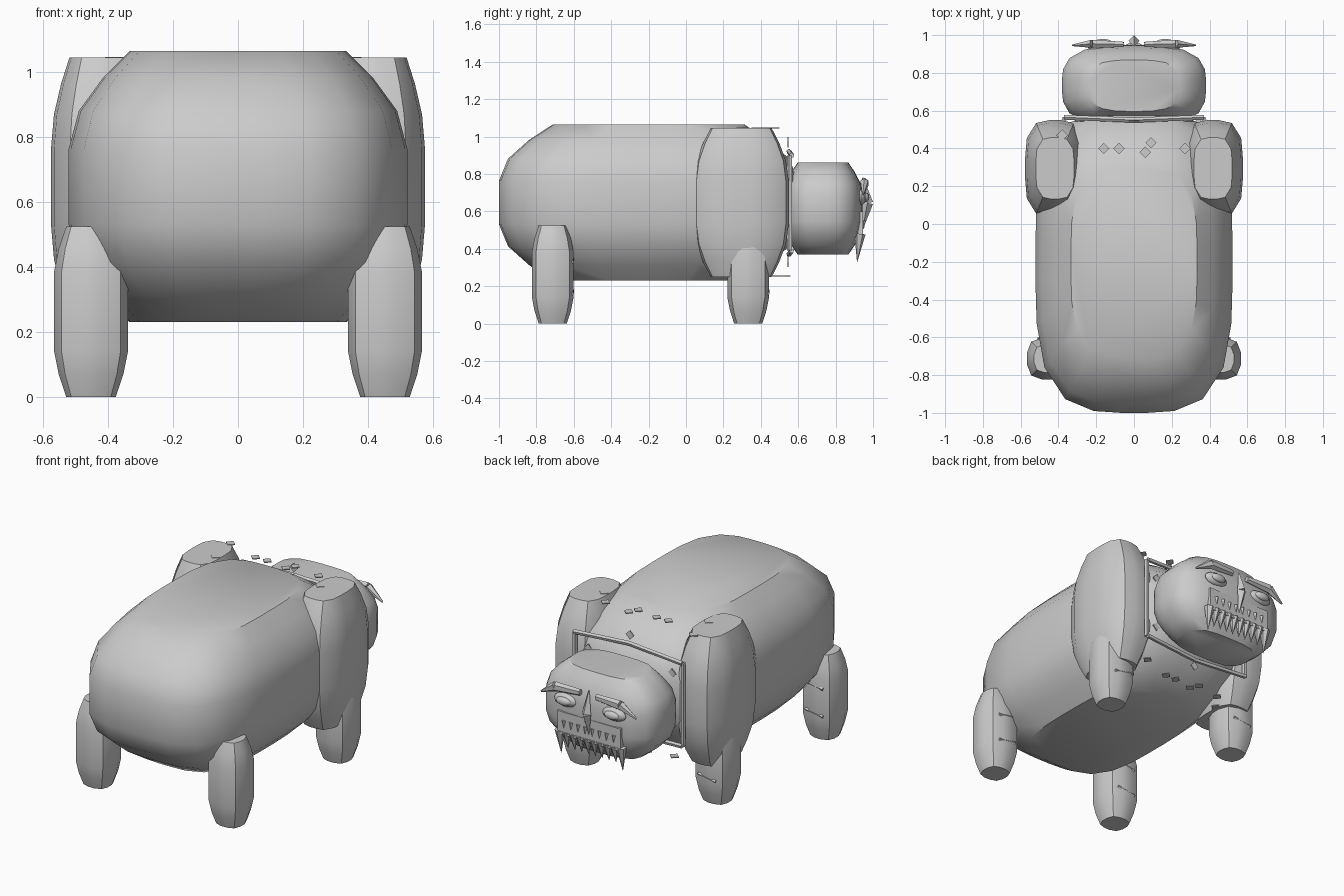
import bpy, bmesh, math
from mathutils import Vector, Matrix

if "Cube" in bpy.data.objects:
    bpy.data.objects.remove(bpy.data.objects["Cube"])


def finish(bm, name, smooth=True):
    bmesh.ops.recalc_face_normals(bm, faces=bm.faces)
    me = bpy.data.meshes.new(name)
    bm.to_mesh(me)
    bm.free()
    ob = bpy.data.objects.new(name, me)
    bpy.context.collection.objects.link(ob)
    if smooth:
        bpy.context.view_layer.objects.active = ob
        ob.select_set(True)
        bpy.ops.object.shade_smooth_by_angle(angle=math.radians(40))
        ob.select_set(False)
    return ob


ROUND = [(0.64, 1.0), (0.80, 0.80), (0.94, 0.56), (1.0, 0.28)]
STUB = [(0.67, 1.0), (0.87, 0.74), (1.0, 0.46)]


def pillow(name, lo, hi, profile=ROUND, sides=24, power=3.5):
    """Squarish ellipsoid made of stacked rings with flat ends."""
    lo, hi = Vector(lo), Vector(hi)
    mid, half = (lo + hi) / 2, (hi - lo) / 2
    bm = bmesh.new()
    rings = []
    for r, z in profile + [(r, -z) for r, z in reversed(profile)]:
        ring = []
        for k in range(sides):
            a = 2 * math.pi * (k + 0.5) / sides
            c, s = math.cos(a), math.sin(a)
            n = (abs(c) ** power + abs(s) ** power) ** (-1 / power)
            ring.append(bm.verts.new((mid.x + half.x * r * n * c,
                                      mid.y + half.y * r * n * s, mid.z + half.z * z)))
        rings.append(ring)
    for p, q in zip(rings, rings[1:]):
        for k in range(sides):
            j = (k + 1) % sides
            bm.faces.new((p[k], p[j], q[j], q[k]))
    bm.faces.new(rings[0])
    bm.faces.new(rings[-1])
    return finish(bm, name)


def rod(name, a, b, r1, r2, sides=6, flat=1.0):
    """Tapered rod from a to b, squashed along y by flat."""
    a, b = Vector(a), Vector(b)
    d = b - a
    bm = bmesh.new()
    bmesh.ops.create_cone(bm, cap_ends=True, segments=sides, radius1=r1,
                          radius2=r2, depth=d.length)
    rot = d.to_track_quat('Z', 'Y').to_matrix().to_4x4()
    bm.transform(Matrix.Translation((a + b) / 2) @ Matrix.Diagonal((1, flat, 1, 1)) @ rot)
    return finish(bm, name)


def diamond(name, loc, size=0.03, vertical=False):
    """Thin diamond hovering on the fur."""
    bm = bmesh.new()
    bmesh.ops.create_cone(bm, cap_ends=True, segments=4, radius1=size,
                          radius2=size, depth=0.006)
    if vertical:
        bm.transform(Matrix.Rotation(math.pi / 2, 4, 'X'))
    bm.transform(Matrix.Translation(loc))
    return finish(bm, name, False)


# torso and head
pillow("body", (-0.522, -1.0, 0.23), (0.522, 0.6, 1.065))
pillow("head", (-0.382, 0.52, 0.37), (0.382, 0.945, 0.86), power=3.2)

for s, side in ((-1, "left"), (1, "right")):
    def span(a, b):
        return min(s * a, s * b), max(s * a, s * b)

    # shoulders
    x0, x1 = span(0.26, 0.577)
    pillow(side + "_shoulder", (x0, 0.04, 0.25), (x1, 0.55, 1.045), sides=16)

    # legs with stripes
    x0, x1 = span(0.338, 0.568)
    for part, ya, yb in (("front", 0.22, 0.445), ("rear", -0.825, -0.6)):
        pillow(f"{side}_{part}_leg", (x0, ya, 0), (x1, yb, 0.525), STUB, 12, 3)
        for z in (0.16, 0.33):
            rod(f"{side}_{part}_leg_stripe", (s * 0.39, yb - 0.006, z + 0.02),
                (s * 0.51, yb - 0.006, z), 0.01, 0.01, 4, 0.7)

    # eyes and brows
    for nm, y, rx, ry, rz in (("eye", 0.935, 0.08, 0.03, 0.04), ("pupil", 0.96, 0.05, 0.02, 0.025)):
        bm = bmesh.new()
        bmesh.ops.create_uvsphere(bm, u_segments=12, v_segments=8, radius=1)
        bm.transform(Matrix.Translation((s * 0.165, y, 0.675)) @ Matrix.Diagonal((rx, ry, rz, 1)))
        finish(bm, f"{side}_{nm}")
    rod(side + "_brow", (s * 0.055, 0.95, 0.755), (s * 0.22, 0.955, 0.75), 0.02, 0.03, 6, 0.8)
    rod(side + "_brow_tip", (s * 0.22, 0.955, 0.75), (s * 0.325, 0.945, 0.69), 0.03, 0.006, 6, 0.8)

# nose ridge
for nm, z in (("nose_upper", 0.78), ("nose_lower", 0.51)):
    rod(nm, (0, 0.97, 0.645), (0, 0.945, z), 0.03, 0.003, 4)

# mouth plate and teeth
bm = bmesh.new()
bmesh.ops.create_cube(bm, size=1)
bm.transform(Matrix.Translation((0, 0.93, 0.53)) @ Matrix.Diagonal((0.43, 0.035, 0.14, 1)))
finish(bm, "mouth_plate", False)
for i in range(10):
    x = -0.21 + i * 0.42 / 9
    drop = 0.33 if i in (0, 9) else 0.37
    rod("lower_tooth", (x, 0.93, 0.48), (x, 0.915, drop), 0.03, 0.001, 6)
for i in range(8):
    x = -0.17 + i * 0.34 / 7
    rod("upper_tooth", (x, 0.948, 0.55), (x, 0.95, 0.505), 0.013, 0.001, 4)

# collar bars around the neck, two meeting above and below, one on each side
for s in (-1, 1):
    for z, zm in ((0.90, 0.92), (0.39, 0.37)):
        rod("collar_bar", (s * 0.37, 0.565, z), (0, 0.55, zm), 0.014, 0.014, 5)
    rod("collar_side", (s * 0.37, 0.555, 0.39), (s * 0.37, 0.555, 0.90), 0.014, 0.014, 5)

# scattered fur diamonds on the back, belly and chest
spots = [(-0.38, 0.47), (-0.35, 0.28), (-0.16, 0.4), (-0.08, 0.4),
         (0.06, 0.38), (0.09, 0.43), (0.27, 0.4), (0.35, 0.3)]
for x, y in spots:
    diamond("back_diamond", (x, y, 1.045))
    diamond("belly_diamond", (-x * 0.9, y + 0.06, 0.255))
for i in range(6):
    a = math.radians(30 + 60 * i)
    diamond("chest_diamond", (0.33 * math.cos(a), 0.545, 0.65 + 0.32 * math.sin(a)), 0.028, True)
